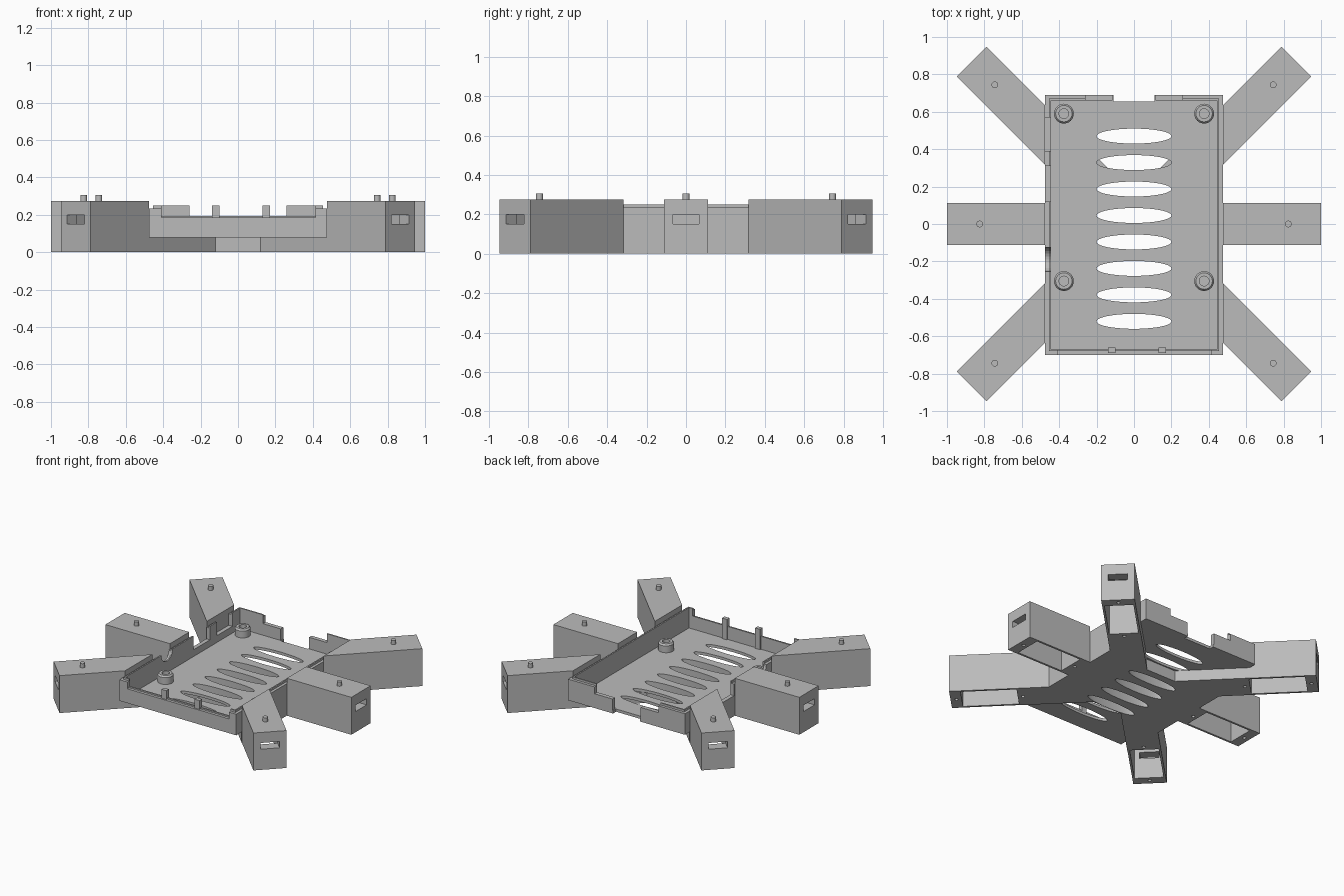
import bpy, bmesh
from math import sin, cos, pi, radians, copysign
from mathutils import Vector

cube = bpy.data.objects.get("Cube")
if cube:
    bpy.data.objects.remove(cube, do_unlink=True)

grey = bpy.data.materials.new("plain grey")
grey.use_nodes = True
GREY = (0.5, 0.5, 0.5, 1)
grey.diffuse_color = GREY
grey.node_tree.nodes["Principled BSDF"].inputs["Base Color"].default_value = GREY


def prism(bm, pts, lo, hi, axis="z"):
    """Extrude a 2D outline from lo to hi along an axis."""
    place = {"z": lambda u, v, w: (u, v, w),
             "y": lambda u, v, w: (u, w, v),
             "x": lambda u, v, w: (w, u, v)}[axis]
    low = [bm.verts.new(place(u, v, lo)) for u, v in pts]
    high = [bm.verts.new(place(u, v, hi)) for u, v in pts]
    bm.faces.new(low[::-1])
    bm.faces.new(high)
    for i in range(len(pts)):
        j = (i + 1) % len(pts)
        bm.faces.new((low[i], low[j], high[j], high[i]))


def ellipse(x, y, rx, ry, n=24):
    return [(x + rx * cos(2 * pi * i / n), y + ry * sin(2 * pi * i / n)) for i in range(n)]


def rect(x0, y0, x1, y1):
    return [(x0, y0), (x1, y0), (x1, y1), (x0, y1)]


def finish(name, bm):
    bmesh.ops.recalc_face_normals(bm, faces=bm.faces)
    mesh = bpy.data.meshes.new(name)
    bm.to_mesh(mesh)
    bm.free()
    mesh.materials.append(grey)
    obj = bpy.data.objects.new(name, mesh)
    bpy.context.collection.objects.link(obj)
    return obj


def cut(obj, bm):
    """Subtract the cutter and bake the result."""
    cutter = finish("cutter", bm)
    cutter.hide_render = True
    mod = obj.modifiers.new("cut", "BOOLEAN")
    mod.operation, mod.solver, mod.object = "DIFFERENCE", "EXACT", cutter
    graph = bpy.context.evaluated_depsgraph_get()
    mesh = bpy.data.meshes.new_from_object(obj.evaluated_get(graph))
    obj.modifiers.clear()
    obj.data = mesh
    bpy.data.objects.remove(cutter, do_unlink=True)


def smooth(obj):
    bpy.ops.object.select_all(action="DESELECT")
    obj.select_set(True)
    bpy.context.view_layer.objects.active = obj
    bpy.ops.object.shade_smooth_by_angle()


def lathe(name, profile, x, y, steps=24):
    """Spin a closed radius/height profile around a vertical axis."""
    bm = bmesh.new()
    rings = [[bm.verts.new((x + r * cos(2 * pi * i / steps), y + r * sin(2 * pi * i / steps), z))
              for i in range(steps)] for r, z in profile]
    for a, b in zip(rings, rings[1:]):
        for i in range(steps):
            j = (i + 1) % steps
            bm.faces.new((a[i], a[j], b[j], b[i]))
    bm.faces.new(rings[0])
    bm.faces.new(rings[-1])
    smooth(finish(name, bm))


SIDE, FRONT, BACK = 0.475, -0.7, 0.69
LOW, FLOOR, RIM, LIP, ARM_TOP = 0.08, 0.1, 0.235, 0.25, 0.275

# Bow-tie base under the tray, slotted in the middle
bm = bmesh.new()
half = [(-SIDE, -0.635), (-0.12, -0.28), (0.12, -0.28), (SIDE, -0.635)]
prism(bm, half + [(-x, -y) for x, y in half], 0, LOW)
base = finish("lower_base", bm)
slots = [0.47 - 0.1415 * i for i in range(8)]
bm = bmesh.new()
for y in slots[2:6]:
    prism(bm, ellipse(0, y, 0.2, 0.04, 40), -0.05, 0.15)
cut(base, bm)
smooth(base)

# Tray floor with a notch at the back and eight vent slots
bm = bmesh.new()
prism(bm, [(-SIDE, FRONT), (SIDE, FRONT), (SIDE, BACK), (0.11, BACK), (0.11, 0.655),
           (-0.11, 0.655), (-0.11, BACK), (-SIDE, BACK)], LOW, FLOOR)
floor = finish("tray_floor", bm)
bm = bmesh.new()
for y in slots:
    prism(bm, ellipse(0, y, 0.2, 0.04, 40), 0.05, 0.15)
cut(floor, bm)
smooth(floor)


# Tray walls: an outer skin and a slightly taller, thin inner lip
def wall(name, outline, axis, outer, inward):
    for part, top, a, b, trim in (("wall", RIM, 0, 0.02, 0), ("lip", LIP, 0.02, 0.03, 0.02)):
        bm = bmesh.new()
        prism(bm, outline(top, trim), *sorted((outer + inward * a, outer + inward * b)), axis)
        finish(name + "_" + part, bm)


def right_outline(top, trim):
    return rect(FRONT + trim, FLOOR, BACK - trim, top)


def left_outline(top, trim):
    pts = [(BACK - trim, FLOOR), (FRONT + trim, FLOOR), (FRONT + trim, top)]
    pts += [(-0.19 - 0.065 * cos(pi * i / 12), top - 0.065 * sin(pi * i / 12)) for i in range(13)]
    for a, b in ((0.12, 0.31), (0.39, 0.57)):
        pts += [(a, top), (a, 0.15), (b, 0.15), (b, top)]
    return pts + [(BACK - trim, top)]


def front_outline(top, trim):
    mid = 0.195 if trim else 0.185
    return [(-SIDE + trim, FLOOR), (SIDE - trim, FLOOR), (SIDE - trim, top), (0.415, top),
            (0.415, mid), (-0.41, mid), (-0.41, top), (-SIDE + trim, top)]


wall("left_side", right_outline, "x", SIDE, -1)
wall("right_side", left_outline, "x", -SIDE, 1)
wall("front", front_outline, "y", FRONT, 1)
for s in (-1, 1):
    def back_outline(top, trim):
        e = SIDE - trim
        return [(s * x, z) for x, z in ((0.115, FLOOR), (e, FLOOR), (e, top), (0.26, top),
                                        (0.26, 0.185), (0.115, 0.185))]
    wall("back", back_outline, "y", BACK, -1)

# Small clips on the front wall
for x in (-0.12, 0.15):
    bm = bmesh.new()
    prism(bm, rect(x - 0.02, -0.69, x + 0.02, -0.66), FLOOR, LIP)
    finish("front_clip", bm)

# Hollow board standoffs
for x in (-0.375, 0.375):
    for y in (0.59, -0.305):
        lathe("standoff", [(0.053, FLOOR - 0.005), (0.053, 0.15), (0.044, 0.162),
                           (0.026, 0.162), (0.026, FLOOR + 0.005)], x, y)

# Six hollow arms, open underneath, with a slot in each end and a peg on top
WIDTH = 0.112
for angle in (0, 45, 135, 180, 225, 315):
    a = radians(angle)
    d, n = Vector((cos(a), sin(a))), Vector((-sin(a), cos(a)))
    reach = 1.0 if angle % 180 == 0 else 1.227

    def at(r, s):
        return tuple(d * r + n * s)

    def block(r0, r1, w):
        return [at(r0, -w), at(r1, -w), at(r1, w), at(r0, w)]

    def root(s):
        return at((copysign(SIDE, d.x) - n.x * s) / d.x, s)

    bm = bmesh.new()
    prism(bm, [root(-WIDTH), at(reach, -WIDTH), at(reach, WIDTH), root(WIDTH)], 0, ARM_TOP)
    arm = finish("arm", bm)
    bm = bmesh.new()
    prism(bm, block(reach - 0.45, reach - 0.075, WIDTH - 0.015), -0.05, 0.225)
    cut(arm, bm)
    bm = bmesh.new()
    prism(bm, block(reach - 0.1, reach + 0.05, 0.065), 0.152, 0.198)
    for r in (reach - 0.04, reach - 0.485):
        prism(bm, ellipse(*at(r, 0), 0.012, 0.012, 12), -0.05, 0.06)
    cut(arm, bm)
    lathe("arm_peg", [(0.018, ARM_TOP - 0.005), (0.018, 0.305)], *at(reach - 0.175, 0))
